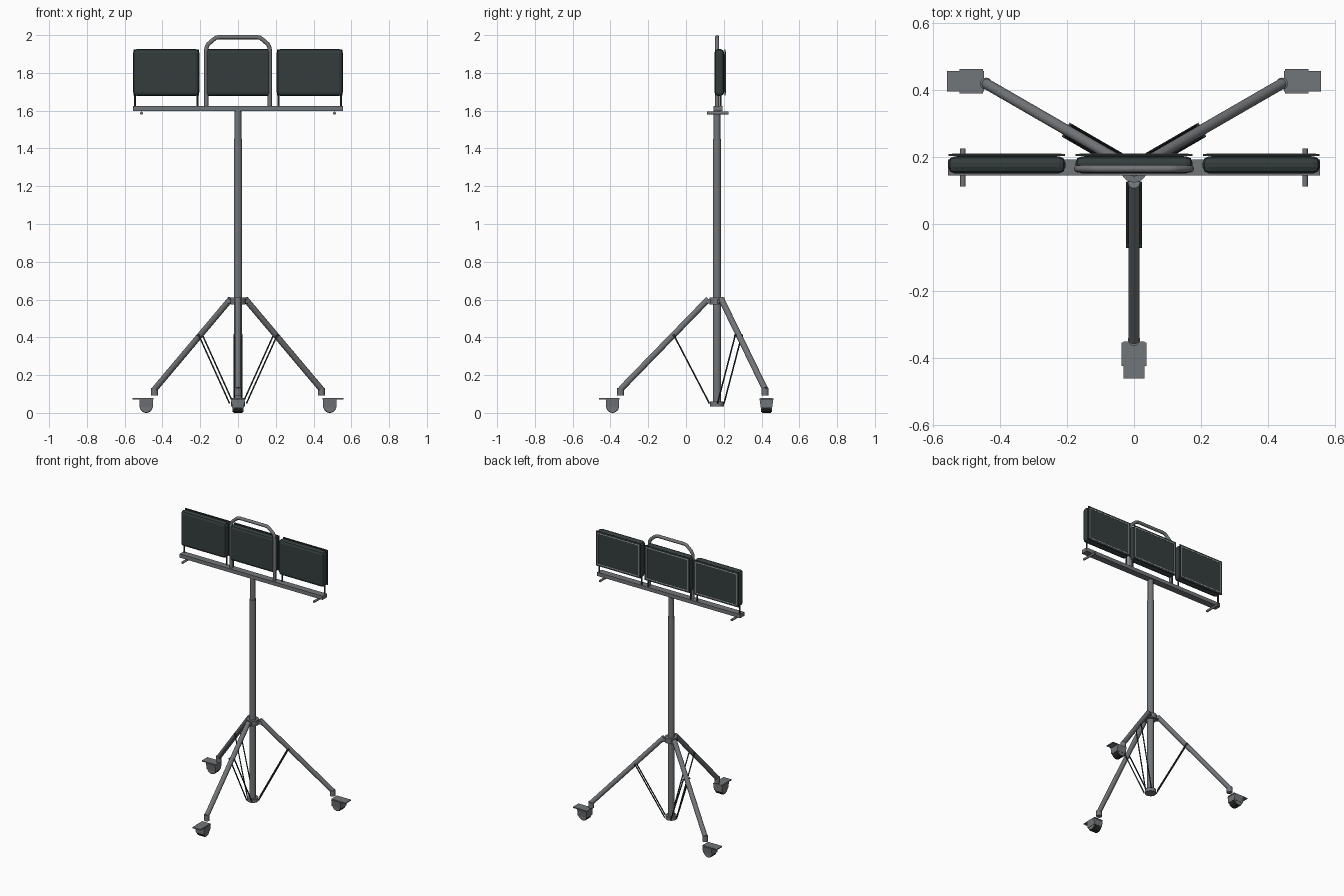
import bpy, bmesh, math
from mathutils import Vector, Matrix

if "Cube" in bpy.data.objects:
    bpy.data.objects.remove(bpy.data.objects["Cube"])


def make_mat(name, col):
    m = bpy.data.materials.new(name)
    m.diffuse_color = (*col, 1)
    m.use_nodes = True
    m.node_tree.nodes["Principled BSDF"].inputs["Base Color"].default_value = m.diffuse_color
    return m


METAL = make_mat("grey metal", (0.17, 0.18, 0.19))
DARK = make_mat("dark panel", (0.035, 0.046, 0.046))
BLACK = make_mat("black rubber", (0.02, 0.022, 0.022))
PALE = make_mat("pale trim", (0.5, 0.52, 0.52))
MY = 0.164  # mast position in y


def finish(name, bm, mat, smooth=False):
    bmesh.ops.recalc_face_normals(bm, faces=bm.faces)
    me = bpy.data.meshes.new(name)
    bm.to_mesh(me)
    bm.free()
    me.materials.append(mat)
    ob = bpy.data.objects.new(name, me)
    bpy.context.collection.objects.link(ob)
    if smooth:
        bpy.ops.object.select_all(action='DESELECT')
        ob.select_set(True)
        bpy.context.view_layer.objects.active = ob
        bpy.ops.object.shade_smooth_by_angle(angle=math.radians(40))
    return ob


def box(name, lo, hi, mat, bevel=0, segs=2):
    lo, hi = Vector(lo), Vector(hi)
    bm = bmesh.new()
    bmesh.ops.create_cube(bm, size=1, matrix=Matrix.Translation((lo + hi) / 2)
                          @ Matrix.Diagonal((*(hi - lo), 1)))
    if bevel:
        bmesh.ops.bevel(bm, geom=bm.edges[:], offset=bevel, segments=segs,
                        profile=0.5, affect='EDGES')
    return finish(name, bm, mat)


def rod(name, a, b, r, mat, sides=20):
    a, b = Vector(a), Vector(b)
    d = b - a
    bm = bmesh.new()
    bmesh.ops.create_cone(bm, cap_ends=True, segments=sides, radius1=r, radius2=r,
                          depth=d.length,
                          matrix=Matrix.Translation((a + b) / 2)
                          @ d.to_track_quat('Z', 'Y').to_matrix().to_4x4())
    return finish(name, bm, mat, True)


# Telescopic mast with collars
rod("lower_mast", (0, MY, 0.05), (0, MY, 1.45), 0.022, METAL, 24)
rod("upper_mast", (0, MY, 1.44), (0, MY, 1.605), 0.018, METAL, 24)
rod("leg_collar", (0, MY, 0.575), (0, MY, 0.61), 0.04, METAL, 24)
rod("foot_collar", (0, MY, 0.035), (0, MY, 0.06), 0.036, METAL, 24)

# Three legs, each with a foot socket and a pair of thin braces
for i, ang in enumerate((-90, 30, 150)):
    a = math.radians(ang)
    out = Vector((math.cos(a), math.sin(a), 0))
    side = Vector((-out.y, out.x, 0))

    def at(r, z, s=0):
        return Vector((0, MY, z)) + out * r + side * s

    rod(f"leg_{i}", at(0.045, 0.603), at(0.51, 0.125), 0.016, METAL)
    rod(f"foot_socket_{i}", at(0.51, 0.092), at(0.51, 0.132), 0.018, METAL)
    rod(f"leg_hinge_{i}", at(0.045, 0.59, -0.018), at(0.045, 0.59, 0.018), 0.012, METAL)
    rod(f"brace_pin_{i}", at(0.23, 0.41, -0.024), at(0.23, 0.41, 0.024), 0.006, DARK, 10)
    for s in (-0.02, 0.02):
        rod(f"brace_{i}", at(0.23, 0.415, s), at(0.04, 0.05, s), 0.004, DARK, 8)


# Casters: mounting plate, tapered bracket and wheel, pointing along one axis
def caster(label, loc, ang):
    parts = [box(f"caster_plate_{label}", (-0.002, -0.031, 0.072), (0.108, 0.031, 0.079), METAL)]
    bm = bmesh.new()
    bmesh.ops.create_cube(bm, size=1, matrix=Matrix.Translation((0.036, 0, 0.052))
                          @ Matrix.Diagonal((0.07, 0.074, 0.046, 1)))
    for v in bm.verts:
        if v.co.z < 0.05:
            v.co.y *= 0.82
    parts.append(finish(f"caster_bracket_{label}", bm, METAL))
    parts.append(rod(f"wheel_{label}", (0.036, -0.023, 0.034), (0.036, 0.023, 0.034),
                     0.034, BLACK, 24))
    for s in (-1, 1):
        parts.append(rod(f"wheel_cover_{label}", (0.036, s * 0.022, 0.036),
                         (0.036, s * 0.029, 0.036), 0.031, METAL, 24))
    for p in parts:
        p.matrix_world = Matrix.Translation(loc) @ Matrix.Rotation(math.radians(ang), 4, 'Z')


caster("front", (0, -0.353, 0), -90)
caster("right", (0.45, 0.426, 0), 0)
caster("left", (-0.45, 0.426, 0), 180)

# Cross beam and end pins
box("cross_beam", (-0.555, 0.145, 1.599), (0.555, 0.192, 1.625), METAL)
for s in (-1, 1):
    rod("end_pin", (s * 0.511, 0.112, 1.587), (s * 0.511, 0.225, 1.587), 0.008, METAL, 12)

# Three panels with a backing plate, pale trim and support posts
for cx in (-0.38, 0, 0.38):
    box("panel_body", (cx - 0.175, 0.151, 1.678), (cx + 0.175, 0.202, 1.926), DARK, 0.019)
    box("backing_plate", (cx - 0.174, 0.203, 1.68), (cx + 0.174, 0.209, 1.924), DARK)
    box("plate_spacer", (cx - 0.15, 0.2, 1.7), (cx + 0.15, 0.205, 1.9), DARK)
    x0, x1, z0, z1, w = cx - 0.163, cx + 0.163, 1.691, 1.913, 0.005
    for lo, hi in (((x0, z0), (x1, z0 + w)), ((x0, z1 - w), (x1, z1)),
                   ((x0, z0 + w), (x0 + w, z1 - w)), ((x1 - w, z0 + w), (x1, z1 - w))):
        box("back_trim", (lo[0], 0.208, lo[1]), (hi[0], 0.2105, hi[1]), PALE)
    for s in (-1, 1):
        rod("panel_post", (cx + s * 0.165, 0.182, 1.62), (cx + s * 0.165, 0.182, 1.71),
            0.005, DARK, 10)

# Bent tube hoop over the middle panel, with rounded shoulders
R = 0.011
half = [(0.168, 1.62), (0.168, 1.925), (0.165, 1.94), (0.157, 1.953),
        (0.128, 1.978), (0.117, 1.986), (0.1, 1.989)]
path = half + [(-x, z) for x, z in reversed(half)]
cu = bpy.data.curves.new("hoop_path", 'CURVE')
cu.dimensions = '3D'
cu.bevel_depth = R
cu.bevel_resolution = 4
cu.use_fill_caps = True
sp = cu.splines.new('POLY')
sp.points.add(len(path) - 1)
for p, (x, z) in zip(sp.points, path):
    p.co = (x, 0.165, z, 1)
cu.materials.append(METAL)
hoop = bpy.data.objects.new("hoop", cu)
bpy.context.collection.objects.link(hoop)
